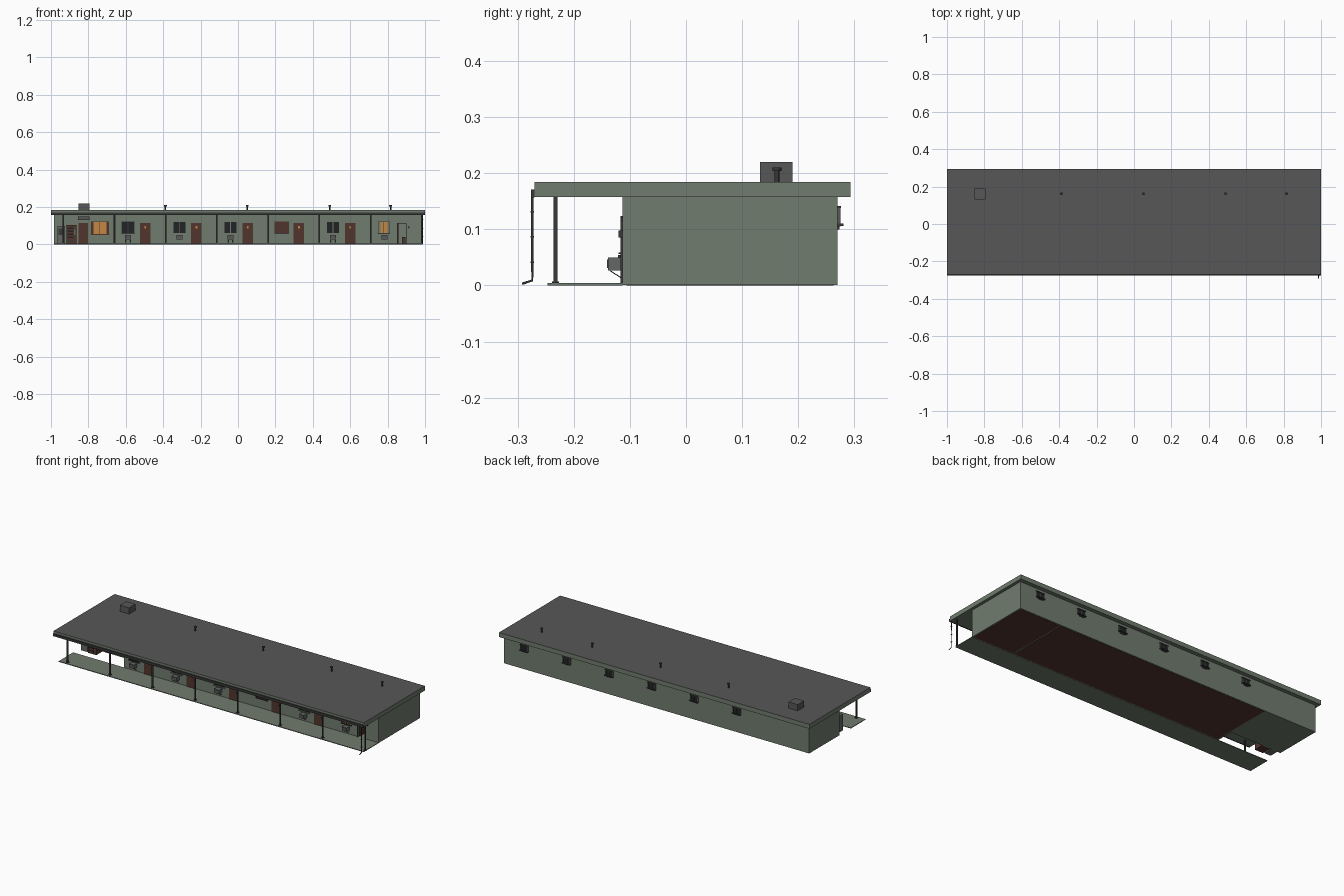
import bpy, bmesh, math
from mathutils import Vector

if "Cube" in bpy.data.objects:
    bpy.data.objects.remove(bpy.data.objects["Cube"])


def mat(name, r, g, b):
    m = bpy.data.materials.new(name)
    m.diffuse_color = (r, g, b, 1)
    m.use_nodes = True
    m.node_tree.nodes["Principled BSDF"].inputs["Base Color"].default_value = m.diffuse_color
    return m


GREEN = mat("wall_green", .165, .2, .158)
ROOF = mat("roof_grey", .096, .096, .096)
BROWN = mat("door_brown", .085, .036, .026)
ORANGE = mat("lit_orange", .55, .24, .055)
GLASS = mat("dark_glass", .016, .017, .018)
METAL = mat("dark_metal", .04, .04, .04)
GREY = mat("machine_grey", .13, .135, .135)


def add(name, bm, *mats):
    me = bpy.data.meshes.new(name)
    bm.to_mesh(me)
    bm.free()
    for m in mats:
        me.materials.append(m)
    ob = bpy.data.objects.new(name, me)
    bpy.context.collection.objects.link(ob)
    return ob


def box(name, x0, x1, y0, y1, z0, z1, *mats):
    bm = bmesh.new()
    bmesh.ops.create_cube(bm, size=1)
    for v in bm.verts:
        v.co = Vector(((x0, x1)[v.co.x > 0], (y0, y1)[v.co.y > 0], (z0, z1)[v.co.z > 0]))
    return add(name, bm, *mats)


def cyl(name, x, y, z0, z1, r, m, n=10):
    bm = bmesh.new()
    bmesh.ops.create_cone(bm, cap_ends=True, segments=n, radius1=r, radius2=r, depth=z1 - z0)
    bmesh.ops.translate(bm, verts=bm.verts, vec=(x, y, (z0 + z1) / 2))
    ob = add(name, bm, m)
    for p in ob.data.polygons:
        p.use_smooth = abs(p.normal.z) < .5
    return ob


def tube(name, pts, r, m):
    cu = bpy.data.curves.new(name, 'CURVE')
    cu.dimensions = '3D'
    cu.bevel_depth = r
    cu.bevel_resolution = 1
    cu.use_fill_caps = True
    sp = cu.splines.new('POLY')
    sp.points.add(len(pts) - 1)
    for p, c in zip(sp.points, pts):
        p.co = (*c, 1)
    cu.materials.append(m)
    ob = bpy.data.objects.new(name, cu)
    bpy.context.collection.objects.link(ob)


FRONT, BACK, LOBBY = -.113, .27, -.01
PITCH = .274

# Main bodies: row of rooms and recessed lobby
rooms = box("rooms_body", -.655, .983, FRONT, BACK, .001, .16, GREEN)
box("lobby_body", -.983, -.655, LOBBY, BACK, .001, .16, GREEN)
box("floor_main", -.645, .708, -.106, .263, 0, .002, BROWN)
box("floor_end", .716, .975, -.106, .263, 0, .002, BROWN)
box("walkway", -.983, .983, -.247, FRONT, 0, .004, GREEN)

# Open doorway in the last room
cut = box("doorway_cutter", .853, .897, -.2, .05, .004, .113, GREEN)
cut.hide_render = True
cut.hide_viewport = True
mod = rooms.modifiers.new("doorway", 'BOOLEAN')
mod.operation = 'DIFFERENCE'
mod.object = cut
mod.solver = 'EXACT'
box("open_door", .853, .858, -.105, -.055, .005, .112, BROWN)
box("inner_cabinet", .876, .896, .02, .049, .005, .04, BROWN)

# Roof: grey on top, green edges and underside
roof = box("roof", -1, 1, -.27, .293, .158, .184, GREEN, ROOF)
for p in roof.data.polygons:
    p.material_index = int(p.normal.z > .5)
box("gutter", -1, 1, -.276, -.27, .157, .171, METAL)
tube("downspout", [(.987, -.274, .165), (.987, -.274, .009), (.987, -.292, .003)], .0025, METAL)
for z in (.04, .085, .13):
    box("downspout_strap", .983, .991, -.277, -.271, z, z + .003, METAL)
box("roof_unit", -.853, -.794, .132, .19, .184, .22, ROOF)
for x in (-.388, .05, .49, .816):
    cyl("vent_pipe", x, .162, .18, .208, .0042, METAL)
    cyl("vent_cap", x, .162, .204, .21, .0078, METAL)

# Porch posts
for i in range(8):
    x = -.935 + i * PITCH
    box("porch_post", x - .0035, x + .0035, -.236, -.229, .004, .158, METAL)
    box("post_base", x - .006, x + .006, -.239, -.226, .004, .007, METAL)


def frame(name, x0, x1, y, z0, z1, t, m, bottom=True):
    d = .004
    box(name, x0 - t, x0, y - d, y, z0, z1, m)
    box(name, x1, x1 + t, y - d, y, z0, z1, m)
    box(name, x0 - t, x1 + t, y - d, y, z1, z1 + t, m)
    if bottom:
        box(name, x0 - t, x1 + t, y - d, y, z0 - t, z0, m)


def window(x0, x1, y, z0, z1, pane, trim, curtain=None):
    box("window_pane", x0, x1, y - .0015, y, z0, z1, pane)
    frame("window_frame", x0, x1, y, z0, z1, .002, trim)
    c = (x0 + x1) / 2
    box("window_mullion", c - .0015, c + .0015, y - .003, y, z0, z1, trim)
    box("window_sill", x0 - .004, x1 + .004, y - .007, y, z0 - .005, z0 - .002, trim)
    if curtain:
        for a, b in ((x0, x0 + .012), (x1 - .012, x1)):
            box("curtain", a, b, y - .0025, y, z0, z1, curtain)


def door(x0, x1, y, light=True):
    box("door", x0, x1, y - .004, y, .004, .113, BROWN)
    frame("door_frame", x0, x1, y, .004, .113, .002, BROWN, False)
    c = (x0 + x1) / 2
    if light:
        box("door_light", c - .005, c + .005, y - .006, y - .003, .085, .098, ORANGE)
    box("door_handle", x1 - .008, x1 - .004, y - .008, y - .003, .048, .054, METAL)


def air_con(c):
    box("air_con", c - .016, c + .016, -.139, FRONT, .027, .05, GREY)
    box("air_con_grille", c - .013, c + .013, -.1405, -.139, .031, .046, ROOF)
    for s in (-.012, .012):
        tube("air_con_bracket", [(c + s, -.135, .026), (c + s, FRONT, .012)], .001, METAL)


# Six rooms: window, air conditioner and door each, back window behind
for i in range(6):
    x = -.66 + i * PITCH
    if i == 3:
        window(x + .036, x + .108, FRONT, .061, .122, BROWN, METAL)
    elif i == 5:
        window(x + .040, x + .100, FRONT, .061, .12, ORANGE, METAL, GREEN)
    else:
        window(x + .040, x + .104, FRONT, .061, .12, GLASS, GREEN if i else METAL)
    if i != 3:
        air_con(x + .072)
    if i < 5:
        door(x + .138, x + .19, FRONT)
    else:
        frame("open_door_frame", .853, .897, FRONT, .004, .113, .003, METAL, False)
        box("wall_lamp", .908, .916, -.12, FRONT, .085, .098, METAL)
    # Back bathroom window
    c = -.518 + i * PITCH
    box("back_window_pane", c - .022, c + .022, BACK, BACK + .003, .108, .138, GLASS)
    for a, b in ((-.025, -.021), (.021, .025), (-.0015, .0015)):
        box("back_window_frame", c + a, c + b, BACK, BACK + .005, .105, .141, ROOF)
    box("back_window_head", c - .027, c + .027, BACK, BACK + .006, .138, .142, METAL)
    box("back_window_sill", c - .027, c + .027, BACK, BACK + .011, .106, .11, METAL)
    box("back_window_vent", c - .016, c + .016, BACK, BACK + .004, .1, .106, METAL)

# Lobby front: lit window, door, sign panel and two machines
window(-.785, -.692, LOBBY, .057, .12, ORANGE, BROWN, BROWN)
door(-.85, -.805, LOBBY, False)
box("lobby_panel", -.855, -.795, LOBBY - .009, LOBBY, .132, .15, ROOF)
box("ice_machine", -.965, -.925, -.065, LOBBY, .003, .098, GREY)
box("ice_machine_hatch", -.96, -.93, -.068, -.065, .05, .085, METAL)
box("vending_machine", -.917, -.864, -.07, LOBBY, .003, .104, BROWN)
for k in range(4):
    z = .035 + k * .016
    box("vending_shelf", -.912, -.88, -.073, -.07, z, z + .009, GLASS)
box("vending_slot", -.876, -.868, -.073, -.07, .05, .08, GREY)
box("vending_tray", -.91, -.882, -.073, -.07, .012, .024, METAL)
